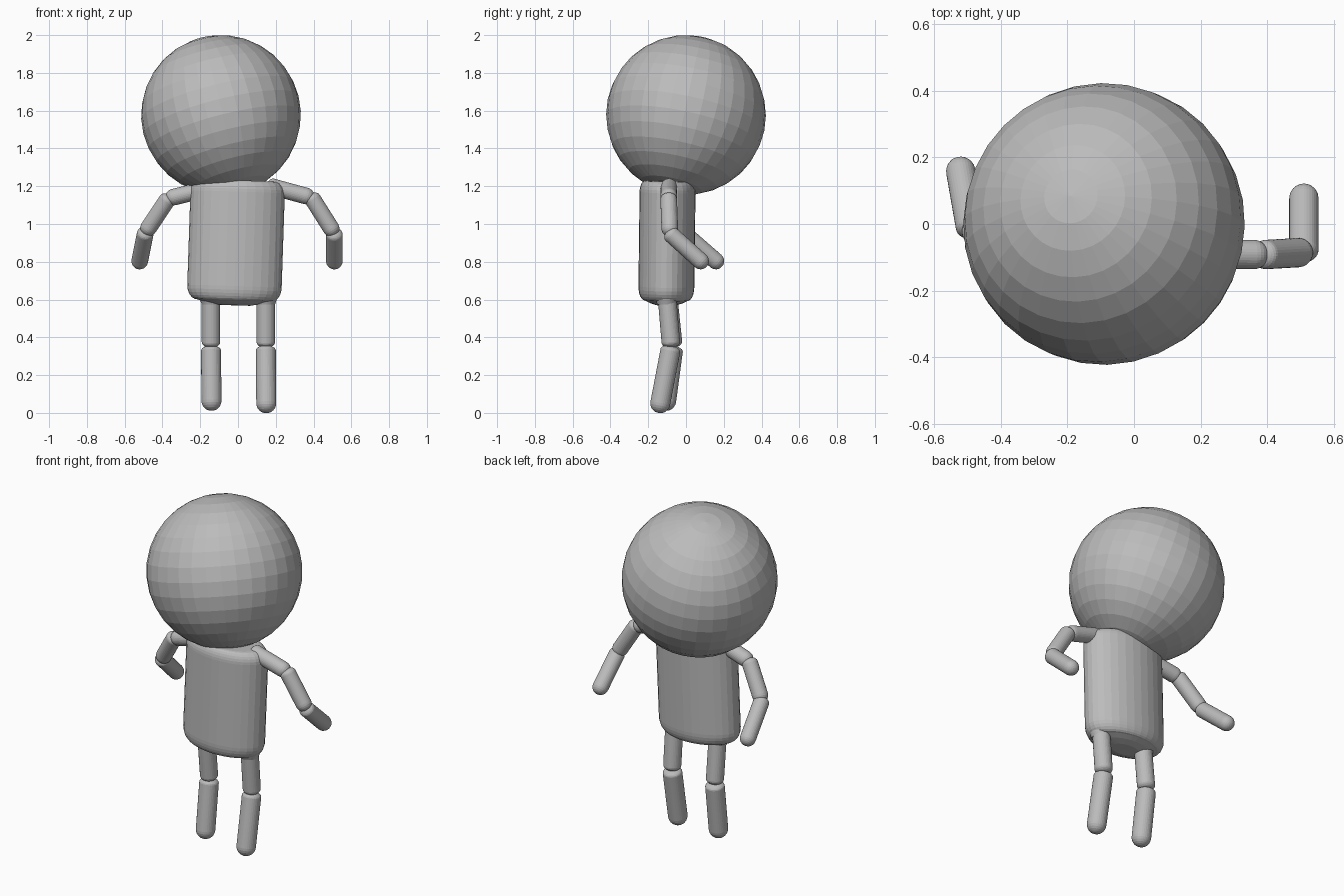
import bpy, bmesh, math
from mathutils import Vector

default = bpy.data.objects.get("Cube")
if default:
    bpy.data.objects.remove(default, do_unlink=True)

gray = bpy.data.materials.new("plain gray")
gray.use_nodes = True
color = (0.5, 0.5, 0.5, 1)
gray.diffuse_color = color
gray.node_tree.nodes["Principled BSDF"].inputs["Base Color"].default_value = color


def finish(name, bm, location, axis):
    """Turn a bmesh built along z into an object aimed along an axis."""
    bmesh.ops.recalc_face_normals(bm, faces=bm.faces)
    mesh = bpy.data.meshes.new(name)
    bm.to_mesh(mesh)
    bm.free()
    mesh.materials.append(gray)
    obj = bpy.data.objects.new(name, mesh)
    obj.location = location
    obj.rotation_mode = 'QUATERNION'
    obj.rotation_quaternion = Vector((0, 0, 1)).rotation_difference(Vector(axis))
    bpy.context.collection.objects.link(obj)
    return obj


def lathe(name, start, end, profile, rx, ry, sides=32):
    """Spin (radius fraction, height) points into an elliptical solid."""
    bm = bmesh.new()
    rings = []
    for r, h in profile:
        rings.append([bm.verts.new((rx * r * math.cos(a), ry * r * math.sin(a), h))
                      for a in (math.tau * i / sides for i in range(sides))])
    for low, high in zip(rings, rings[1:]):
        for i in range(sides):
            j = (i + 1) % sides
            bm.faces.new((low[i], low[j], high[j], high[i]))
    bm.faces.new(rings[0])
    bm.faces.new(rings[-1])
    return finish(name, bm, start, Vector(end) - Vector(start))


def rounded(length, cap0, cap1, inset0, inset1, steps=6):
    """Profile of a cylinder whose two rims are rounded."""
    angles = [math.pi / 2 * i / steps for i in range(steps + 1)]
    low = [(1 - inset0 * (1 - math.sin(a)), cap0 * (1 - math.cos(a))) for a in angles]
    high = [(1 - inset1 * (1 - math.cos(a)), length - cap1 * (1 - math.sin(a))) for a in angles]
    return low + high


def limb(name, start, end, r, cap0, cap1):
    length = (Vector(end) - Vector(start)).length
    return lathe(name, start, end, rounded(length, cap0, cap1, 0.95, 0.95), r, r)


# Head, a faceted ball leaning to its right and back
bm = bmesh.new()
bmesh.ops.create_uvsphere(bm, u_segments=32, v_segments=16, radius=0.423)
finish("head", bm, (-0.09, 0, 1.577), (-0.24, 0.2, 0.95))

# Torso with a shallow domed base
base, top = Vector((-0.022, -0.105, 0.57)), Vector((0, -0.097, 1.23))
profile = [(0.35, 0), (0.6, 0.012)]
profile += [(r, h + 0.025) for r, h in rounded((top - base).length - 0.025, 0.075, 0.06, 0.22, 0.22)]
lathe("torso", base, top, profile, 0.25, 0.148)

# Arms: upper arm, forearm and hand piece joined end to end
arms = {
    "left": [(0.17, -0.09, 1.2), (0.39, -0.092, 1.14), (0.51, -0.085, 0.95), (0.51, 0.076, 0.805)],
    "right": [(-0.19, -0.09, 1.18), (-0.37, -0.07, 1.135), (-0.49, -0.015, 0.955), (-0.52, 0.157, 0.805)],
}
for side, joints in arms.items():
    for part, a, b in zip(("upper_arm", "forearm", "hand"), joints, joints[1:]):
        a, b = Vector(a), Vector(b)
        reach = (b - a).normalized()
        ahead = 0.045 if part == "hand" else 0.012
        limb(f"{side}_{part}", a - reach * 0.02, b + reach * ahead, 0.044, 0.03, 0.044)

# Legs: flared hip, thigh and shin
legs = {
    "left": [(0.147, -0.103, 0.64), (0.147, -0.078, 0.345), (0.15, -0.146, 0)],
    "right": [(-0.143, -0.097, 0.64), (-0.143, -0.066, 0.345), (-0.14, -0.112, 0.012)],
}
for side, (hip, knee, foot) in legs.items():
    socket = Vector(hip) - Vector((0, 0, 0.065))
    lathe(side + "_hip", socket, hip, [(0.75, 0), (0.86, 0.02), (1, 0.05), (1, 0.065)], 0.066, 0.066)
    limb(side + "_thigh", hip, knee, 0.049, 0.03, 0.03)
    limb(side + "_shin", Vector(knee) + Vector((0, 0, 0.01)), foot, 0.053, 0.025, 0.053)
